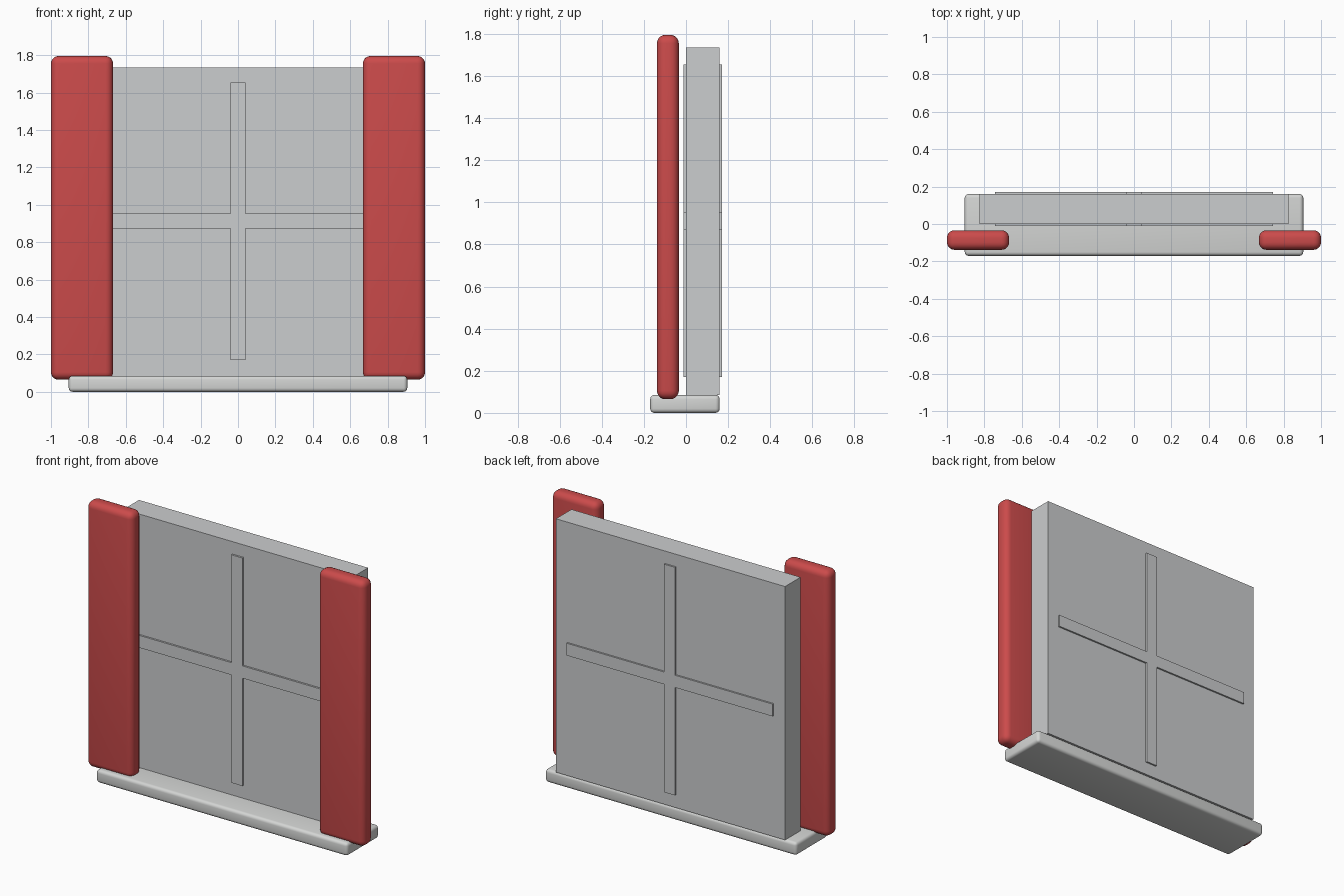
import bpy
import bmesh
from mathutils import Vector

cube = bpy.data.objects.get("Cube")
if cube:
    bpy.data.objects.remove(cube, do_unlink=True)


def material(name, rgb):
    mat = bpy.data.materials.new(name)
    mat.use_nodes = True
    mat.diffuse_color = (*rgb, 1)
    mat.node_tree.nodes["Principled BSDF"].inputs["Base Color"].default_value = (*rgb, 1)
    return mat


red = material("curtain red", (0.6, 0.07, 0.07))
pane_grey = material("pane grey", (0.6, 0.61, 0.62))
sill_white = material("sill off white", (0.66, 0.67, 0.66))


def add_object(name, bm, mat):
    mesh = bpy.data.meshes.new(name)
    bmesh.ops.recalc_face_normals(bm, faces=bm.faces)
    bm.to_mesh(mesh)
    bm.free()
    mesh.materials.append(mat)
    obj = bpy.data.objects.new(name, mesh)
    bpy.context.collection.objects.link(obj)
    return obj


def box(name, low, high, mat, bevel=0, segments=4):
    low, high = Vector(low), Vector(high)
    bm = bmesh.new()
    bmesh.ops.create_cube(bm, size=1)
    bmesh.ops.scale(bm, vec=high - low, verts=bm.verts)
    bmesh.ops.translate(bm, vec=(low + high) / 2, verts=bm.verts)
    obj = add_object(name, bm, mat)
    if bevel:
        mod = obj.modifiers.new("rounded edges", "BEVEL")
        mod.width = bevel
        mod.segments = segments
        mod.limit_method = "NONE"
        bpy.ops.object.select_all(action="DESELECT")
        obj.select_set(True)
        bpy.context.view_layer.objects.active = obj
        bpy.ops.object.modifier_apply(modifier=mod.name)
        bpy.ops.object.shade_smooth_by_angle()
    return obj


# Sill and pane
box("window_sill", (-0.905, -0.17, 0), (0.905, 0.16, 0.085), sill_white, 0.02)
box("window_pane", (-0.825, 0, 0.085), (0.825, 0.16, 1.735), pane_grey)

# Cross bars: one plus-shaped profile, pushed through the pane
half, reach, mid_z = 0.04, 0.742, 0.912
corner = [(reach, -half), (reach, half), (half, half)]
outline = []
for turn in range(4):
    outline += corner
    corner = [(-v, u) for u, v in corner]
bm = bmesh.new()
front = bm.faces.new([bm.verts.new((u, -0.012, mid_z + v)) for u, v in outline])
grown = bmesh.ops.extrude_face_region(bm, geom=[front], use_keep_orig=True)
moved = [g for g in grown["geom"] if isinstance(g, bmesh.types.BMVert)]
bmesh.ops.translate(bm, vec=(0, 0.183, 0), verts=moved)
add_object("cross_bars", bm, pane_grey)

# Curtains
for name, x in (("left_curtain", 0.834), ("right_curtain", -0.834)):
    box(name, (x - 0.166, -0.138, 0.065), (x + 0.166, -0.034, 1.795), red, 0.04, 5)
